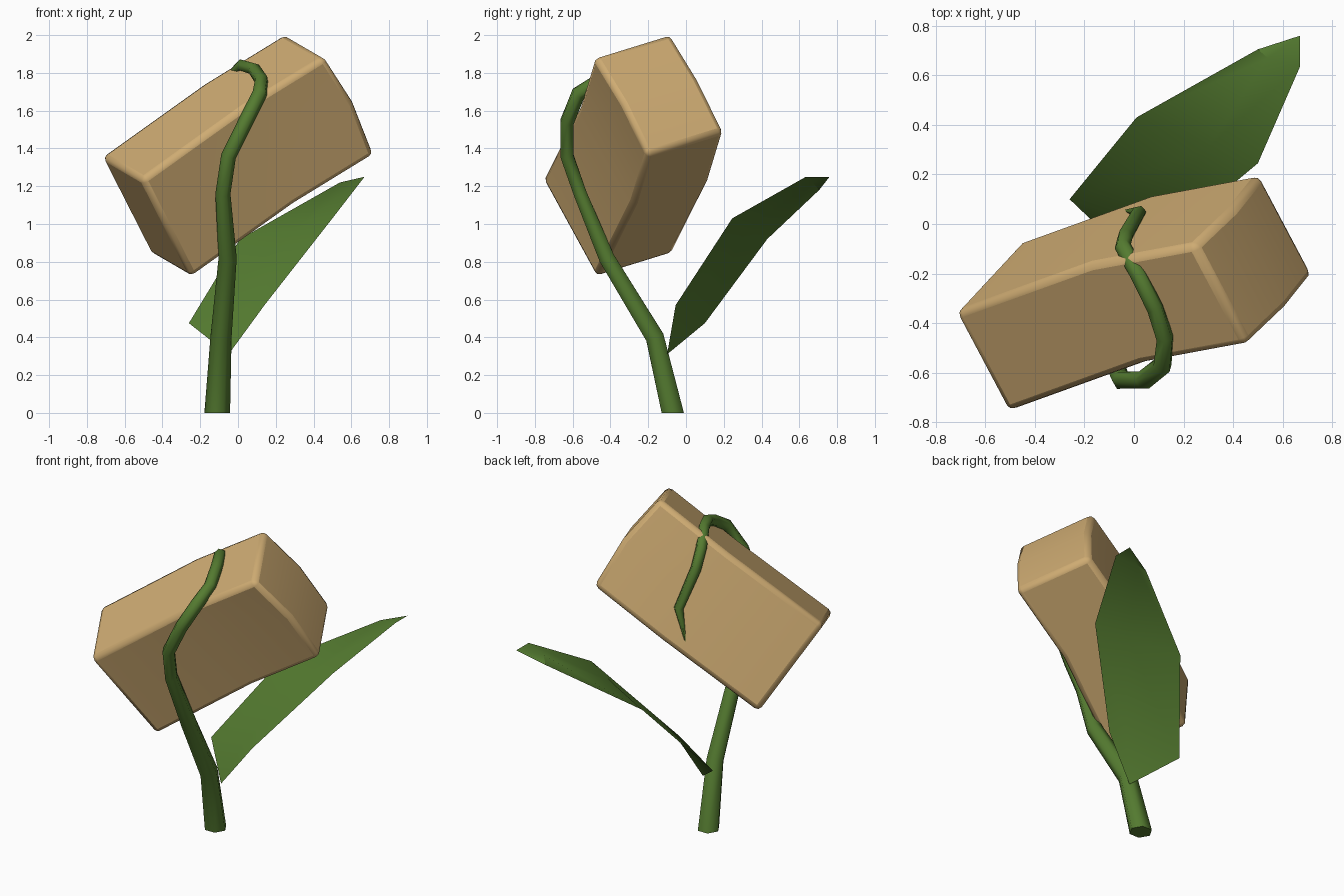
import bpy, bmesh, math
from mathutils import Vector as V

if "Cube" in bpy.data.objects:
    bpy.data.objects.remove(bpy.data.objects["Cube"])


def material(name, col):
    m = bpy.data.materials.new(name)
    m.diffuse_color = (*col, 1)
    m.use_nodes = True
    m.node_tree.nodes["Principled BSDF"].inputs["Base Color"].default_value = m.diffuse_color
    return m


def add_object(name, bm, mat, angle=35):
    bmesh.ops.recalc_face_normals(bm, faces=bm.faces)
    me = bpy.data.meshes.new(name)
    bm.to_mesh(me)
    bm.free()
    me.materials.append(mat)
    ob = bpy.data.objects.new(name, me)
    bpy.context.collection.objects.link(ob)
    bpy.ops.object.select_all(action='DESELECT')
    ob.select_set(True)
    bpy.context.view_layer.objects.active = ob
    bpy.ops.object.shade_smooth_by_angle(angle=math.radians(angle))
    return ob


tan = material("tan", (0.62, 0.41, 0.17))
green = material("green", (0.09, 0.2, 0.03))

# Tilted block: a cube mapped on three box axes, slightly bent in the middle
centre = V((0, -0.28, 1.362))
u, v, w = V((0.97, 0.275, 0.65)), V((0.215, -0.405, -0.125)), V((0.265, 0.285, -0.52))
bm = bmesh.new()
bmesh.ops.create_cube(bm, size=1)
for axis, t in ((0, 0.08), (2, 0)):
    plane = V((0, 0, 0))
    normal = V((0, 0, 0))
    plane[axis], normal[axis] = t, 1
    bmesh.ops.bisect_plane(bm, geom=bm.verts[:] + bm.edges[:] + bm.faces[:],
                           plane_co=plane, plane_no=normal)
for p in bm.verts:
    a, b, c = p.co
    if abs(a) < 0.2:
        b -= 0.09
    elif a > 0 and abs(c) < 0.1:
        a += 0.025
    p.co = centre + a * u + b * v + c * w
block = add_object("block", bm, tan, 50)
bev = block.modifiers.new("rounded_edges", 'BEVEL')
bev.width, bev.segments = 0.03, 2
bev.limit_method, bev.angle_limit = 'ANGLE', math.radians(50)

# Tapering six-sided stem that climbs the front and curls over the top
path = [(-.11, -.07, 0, .068), (-.09, -.165, .4, .056), (-.055, -.42, .82, .048),
        (-.08, -.56, 1.16, .04), (-.05, -.63, 1.36, .04), (.04, -.63, 1.54, .04),
        (.115, -.57, 1.69, .04), (.125, -.46, 1.76, .037), (.085, -.34, 1.82, .035),
        (.02, -.21, 1.84, .034), (-.045, -.09, 1.77, .034), (-.035, -.05, 1.65, .033),
        (.02, .045, 1.42, .03), (-.04, .055, 1.2, .002)]
pts = [V(p[:3]) for p in path]
bm = bmesh.new()
rings, side = [], V((1, 0, 0))
for i, p in enumerate(pts):
    t = (pts[min(i + 1, len(pts) - 1)] - pts[max(i - 1, 0)]).normalized()
    if i == 0:
        t = V((0, 0, 1))
    side = (side - t * side.dot(t)).normalized()
    other = t.cross(side)
    rings.append([bm.verts.new(p + path[i][3] * (side * math.cos(k * math.pi / 3)
                                                 + other * math.sin(k * math.pi / 3)))
                  for k in range(6)])
for r, s in zip(rings, rings[1:]):
    for k in range(6):
        bm.faces.new((r[k], r[(k + 1) % 6], s[(k + 1) % 6], s[k]))
bm.faces.new(rings[0])
bm.faces.new(rings[-1])
add_object("climbing_stem", bm, green, 65)

# Leaf: rows of left edge, midrib, right edge between a base point and a tip
rows = [[(-.26, .1, .475), (.05, -.01, .57), (.14, -.055, .57)],
        [(.01, .43, .92), (.3, .31, .965), (.5, .245, 1.03)],
        [(.5, .705, 1.18), (.54, .67, 1.22), (.67, .635, 1.25)]]
bm = bmesh.new()
base, tip = bm.verts.new((-.05, -.1, .31)), bm.verts.new((.67, .76, 1.25))
rows = [[bm.verts.new(c) for c in r] for r in rows]
for j in (0, 1):
    bm.faces.new((base, rows[0][j + 1], rows[0][j]))
    bm.faces.new((tip, rows[2][j], rows[2][j + 1]))
    for r, s in zip(rows, rows[1:]):
        bm.faces.new((r[j], r[j + 1], s[j + 1], s[j]))
add_object("leaf", bm, green, 40)
